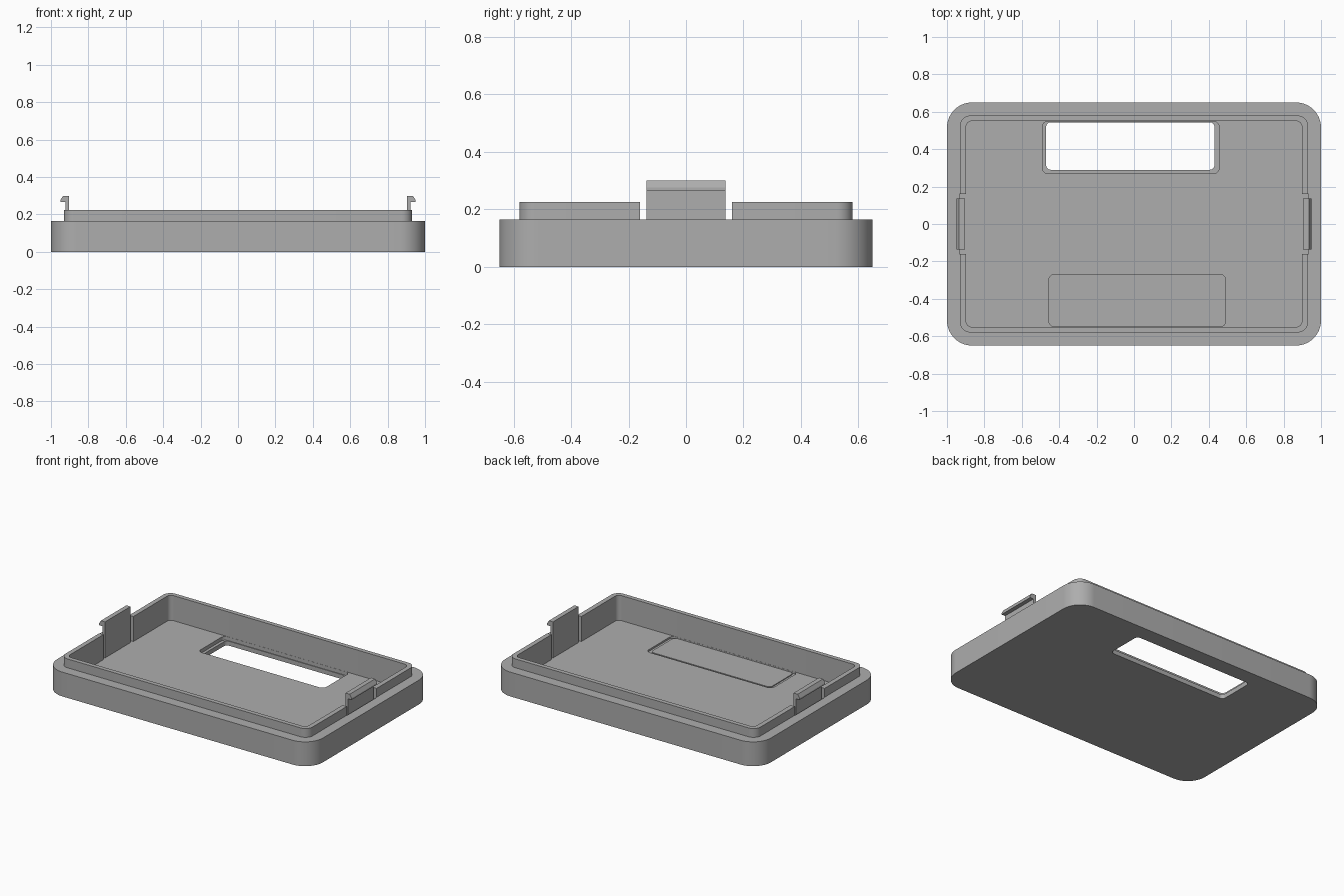
import bpy
import bmesh
from math import cos, sin, pi, radians

cube = bpy.data.objects.get("Cube")
if cube:
    bpy.data.objects.remove(cube, do_unlink=True)

RIM, LIP_TOP, FLOOR = 0.165, 0.225, 0.055

grey = bpy.data.materials.new("plain_grey")
grey.use_nodes = True
grey.diffuse_color = (0.42, 0.42, 0.42, 1)
grey.node_tree.nodes["Principled BSDF"].inputs["Base Color"].default_value = grey.diffuse_color


def prism(name, points, direction):
    """Extrude a closed outline of 3D points along a direction."""
    bm = bmesh.new()
    face = bm.faces.new([bm.verts.new(p) for p in points])
    result = bmesh.ops.extrude_face_region(bm, geom=[face])
    verts = [g for g in result["geom"] if isinstance(g, bmesh.types.BMVert)]
    bmesh.ops.translate(bm, vec=direction, verts=verts)
    bmesh.ops.recalc_face_normals(bm, faces=bm.faces)
    mesh = bpy.data.meshes.new(name)
    bm.to_mesh(mesh)
    bm.free()
    mesh.materials.append(grey)
    obj = bpy.data.objects.new(name, mesh)
    bpy.context.collection.objects.link(obj)
    return obj


def slab(name, x0, x1, y0, y1, z0, z1, radius, steps=10):
    """Upright block with rounded vertical corners."""
    corners = [(x1 - radius, y1 - radius), (x0 + radius, y1 - radius),
               (x0 + radius, y0 + radius), (x1 - radius, y0 + radius)]
    points = []
    for i, (cx, cy) in enumerate(corners):
        for k in range(steps + 1):
            a = (i + k / steps) * pi / 2
            points.append((cx + radius * cos(a), cy + radius * sin(a), z0))
    return prism(name, points, (0, 0, z1 - z0))


def cut(target, cutter):
    """Subtract the cutter and remove it."""
    cutter.hide_render = True
    mod = target.modifiers.new("cut", "BOOLEAN")
    mod.operation = "DIFFERENCE"
    mod.solver = "EXACT"
    mod.object = cutter
    bpy.context.view_layer.objects.active = target
    bpy.ops.object.modifier_apply(modifier=mod.name)
    bpy.data.objects.remove(cutter, do_unlink=True)


def cavity():
    return slab("cavity_cutter", -0.898, 0.898, -0.55, 0.55, FLOOR, 0.4, 0.03)


def clip_slot(side):
    x0, x1 = sorted((side * 0.85, side * 0.932))
    return slab("slot_cutter", x0, x1, -0.16, 0.16, FLOOR, 0.4, 0.001, 1)


# Tray with its hollow
tray = slab("tray", -1, 1, -0.65, 0.65, 0, RIM, 0.135, 16)
cut(tray, cavity())

# Raised lip around the opening
lip = slab("lip", -0.93, 0.93, -0.58, 0.58, RIM, LIP_TOP, 0.055)
cut(lip, cavity())

# Slots behind the clips
for side in (-1, 1):
    cut(tray, clip_slot(side))
    cut(lip, clip_slot(side))

# Back window with a stepped ledge
cut(tray, slab("ledge_cutter", -0.49, 0.455, 0.27, 0.549, 0.03, 0.1, 0.03))
cut(tray, slab("window_cutter", -0.47, 0.43, 0.29, 0.544, -0.1, 0.1, 0.025))

# Shallow front recess with a blind panel
cut(tray, slab("recess_cutter", -0.455, 0.49, -0.549, -0.27, 0.043, 0.1, 0.03))
slab("recess_panel", -0.43, 0.47, -0.544, -0.29, 0.04, 0.049, 0.025)

# Snap clips with an outward barb
profile = [(0.904, FLOOR - 0.01), (0.922, FLOOR - 0.01), (0.922, 0.266),
           (0.95, 0.266), (0.95, 0.276), (0.935, 0.3), (0.904, 0.3)]
for side, name in ((1, "left_clip"), (-1, "right_clip")):
    prism(name, [(side * x, -0.137, z) for x, z in profile], (0, 0.274, 0))

# Smooth the rounded corners, keep edges crisp
for obj in (tray, lip):
    bpy.ops.object.select_all(action="DESELECT")
    obj.select_set(True)
    bpy.context.view_layer.objects.active = obj
    bpy.ops.object.shade_smooth_by_angle(angle=radians(30))
